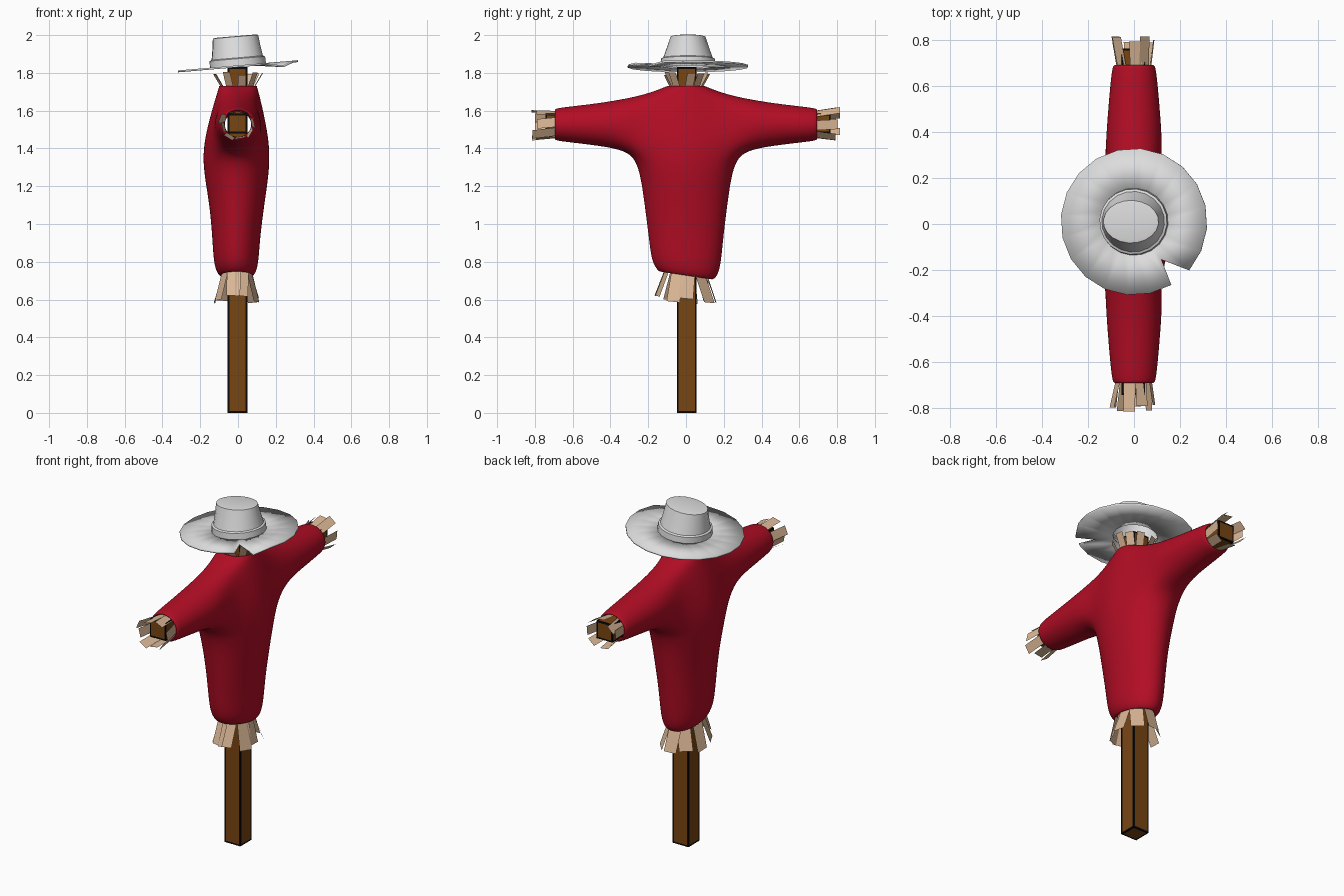
import bpy, bmesh, math, random
from mathutils import Vector

if "Cube" in bpy.data.objects:
    bpy.data.objects.remove(bpy.data.objects["Cube"])

random.seed(4)
TAU = 2 * math.pi


def material(name, rgb):
    m = bpy.data.materials.new(name)
    m.diffuse_color = (*rgb, 1)
    m.use_nodes = True
    m.node_tree.nodes["Principled BSDF"].inputs["Base Color"].default_value = m.diffuse_color
    return m


RED = material("red cloth", (0.45, 0.004, 0.018))
BROWN = material("brown wood", (0.19, 0.06, 0.006))
BLACK = material("black edging", (0.003, 0.003, 0.003))
STRAW = material("tan straw", (0.70, 0.47, 0.30))
WHITE = material("pale hat", (0.72, 0.72, 0.72))


def finish(bm, name, mats, normals=True):
    if normals:
        bmesh.ops.recalc_face_normals(bm, faces=bm.faces[:])
    me = bpy.data.meshes.new(name)
    bm.to_mesh(me)
    bm.free()
    for m in mats:
        me.materials.append(m)
    ob = bpy.data.objects.new(name, me)
    bpy.context.collection.objects.link(ob)
    return ob


def smooth(ob, angle=30):
    bpy.ops.object.select_all(action='DESELECT')
    ob.select_set(True)
    bpy.context.view_layer.objects.active = ob
    bpy.ops.object.shade_smooth_by_angle(angle=math.radians(angle))


def bridge(bm, a, b):
    n = len(a)
    for i in range(n):
        bm.faces.new((a[i], a[(i + 1) % n], b[(i + 1) % n], b[i]))


# Wooden beams: brown faces framed by a black border
def beam(name, center, size):
    bm = bmesh.new()
    bmesh.ops.create_cube(bm, size=1)
    for v in bm.verts:
        v.co = Vector(center) + Vector(v.co[k] * size[k] for k in range(3))
    rim = bmesh.ops.inset_individual(bm, faces=bm.faces[:], thickness=0.013)
    for f in rim["faces"]:
        f.material_index = 1
    finish(bm, name, [BROWN, BLACK])


beam("post", (-0.003, 0.004, 0.915), (0.104, 0.104, 1.83))
beam("crossbar", (-0.003, 0.01, 1.532), (0.104, 1.51, 0.104))

# Shirt cage: torso rings (z, half width x, half width y, x centre)
K = 1.1
torso = [(0.84, 0.07, 0.11, -0.005), (0.725, 0.075, 0.125, -0.005), (0.725, 0.09, 0.145, -0.008),
         (0.77, 0.118, 0.182, -0.01), (0.92, 0.126, 0.197, -0.01), (1.12, 0.147, 0.222, -0.005),
         (1.345, 0.187, 0.255, -0.01), (1.53, 0.155, 0.25, -0.005), (1.69, 0.112, 0.20, 0),
         (1.73, 0.10, 0.10, 0)]
LOW, MID, TOP = 6, 7, 8
bm = bmesh.new()
rings = []
for z, rx, ry, cx in torso:
    ring = []
    for j in range(8):
        a = TAU * j / 8
        y = K * ry * math.sin(a)
        tilt = -0.15 * y if z < 0.9 else 0
        ring.append(bm.verts.new((cx + K * rx * math.cos(a), y, z + tilt)))
    rings.append(ring)
for i in range(len(rings) - 1):
    for j in range(8):
        if i in (LOW, MID) and j in (1, 2, 5, 6):
            continue  # arm holes
        k = (j + 1) % 8
        bm.faces.new((rings[i][j], rings[i][k], rings[i + 1][k], rings[i + 1][j]))

# Sleeves grow from the holes: (y, half width x, half height z)
sleeve = [(0.34, 0.125, 0.132), (0.50, 0.113, 0.108), (0.66, 0.099, 0.09),
          (0.695, 0.09, 0.083), (0.695, 0.075, 0.07), (0.62, 0.07, 0.066)]
for s, (p, m, q) in ((1, (1, 2, 3)), (-1, (7, 6, 5))):
    prev = [rings[MID][p], rings[TOP][p], rings[TOP][m], rings[TOP][q],
            rings[MID][q], rings[LOW][q], rings[LOW][m], rings[LOW][p]]
    for y, rx, rz in sleeve:
        ring = [bm.verts.new((K * rx * math.cos(TAU * j / 8), s * y,
                              1.527 + K * rz * math.sin(TAU * j / 8))) for j in range(8)]
        bridge(bm, prev, ring)
        prev = ring
shirt = finish(bm, "shirt", [RED])
sub = shirt.modifiers.new("smooth", 'SUBSURF')
sub.levels = sub.render_levels = 3
for f in shirt.data.polygons:
    f.use_smooth = True


# Straw tufts: flat strips splayed out of each opening
def straw(name, place, count, r0, r1, length, width, phase=0.0):
    bm = bmesh.new()
    for i in range(count):
        a = TAU * (i + phase) / count + random.uniform(-0.15, 0.15)
        ln = length * random.uniform(0.85, 1.05)
        spread = random.uniform(0.85, 1.05)
        twist = random.uniform(-0.02, 0.02)
        c, s = math.cos(a), math.sin(a)
        side = Vector((-s, c, 0)) * width / 2
        base = Vector((r0[0] * c, r0[1] * s, 0))
        tip = Vector((r1[0] * c * spread, r1[1] * s * spread, ln)) + Vector((-s, c, 0)) * twist
        pts = (base - side, base + side, tip + side, tip - side)
        bm.faces.new([bm.verts.new(place(*p)) for p in pts])
    finish(bm, name, [STRAW], False)


straw("waist_straw", lambda u, v, w: (u - 0.005, v, 0.74 - 0.1 * v - w), 9,
      (0.072, 0.11), (0.12, 0.165), 0.155, 0.075, 0.25)
straw("neck_straw", lambda u, v, w: (u, v, 1.68 + w), 9,
      (0.06, 0.06), (0.13, 0.13), 0.125, 0.045)
straw("left_cuff_straw", lambda u, v, w: (u, 0.66 + w, 1.527 + v), 8,
      (0.07, 0.066), (0.10, 0.082), 0.15, 0.052)
straw("right_cuff_straw", lambda u, v, w: (u, -0.66 - w, 1.527 + v), 8,
      (0.07, 0.066), (0.10, 0.082), 0.15, 0.052, 0.4)

# Hat: everything is built upright, then tilted together
HAT_AT, HAT_TILT, N = (0, 0.01, 1.835), (0, -0.085, 0), 20


def circle(bm, rx, ry, z):
    return [bm.verts.new((rx * math.cos(TAU * (i + 0.7) / N), ry * math.sin(TAU * (i + 0.7) / N), z))
            for i in range(N)]


# Brim with a torn notch at the front right
bm = bmesh.new()
inner, outer = circle(bm, 0.12, 0.12, 0), circle(bm, 0.32, 0.32, 0)
GAP = 16
apex = bm.verts.new((0.12, -0.165, 0))
for i in range(N):
    k = (i + 1) % N
    if i == GAP:
        bm.faces.new((inner[i], outer[i], apex))
        bm.faces.new((inner[i], apex, inner[k]))
        bm.faces.new((apex, outer[k], inner[k]))
    else:
        bm.faces.new((inner[i], outer[i], outer[k], inner[k]))
outer[GAP + 1].co.z -= 0.02
brim = finish(bm, "hat_brim", [WHITE])
sol = brim.modifiers.new("thickness", 'SOLIDIFY')
sol.thickness, sol.offset = 0.01, 0

# Crown with a raised band at its base
bm = bmesh.new()
profile = [(0.15, 0.147, 0.0), (0.148, 0.143, 0.04), (0.137, 0.132, 0.045),
           (0.128, 0.112, 0.10), (0.121, 0.093, 0.157), (0.105, 0.08, 0.16)]
prev = None
for rx, ry, z in profile:
    ring = circle(bm, rx, ry, z)
    if prev:
        bridge(bm, prev, ring)
    prev = ring
bm.faces.new(prev)
crown = finish(bm, "hat_crown", [WHITE])
for ob in (brim, crown):
    ob.location, ob.rotation_euler = HAT_AT, HAT_TILT
    smooth(ob)
